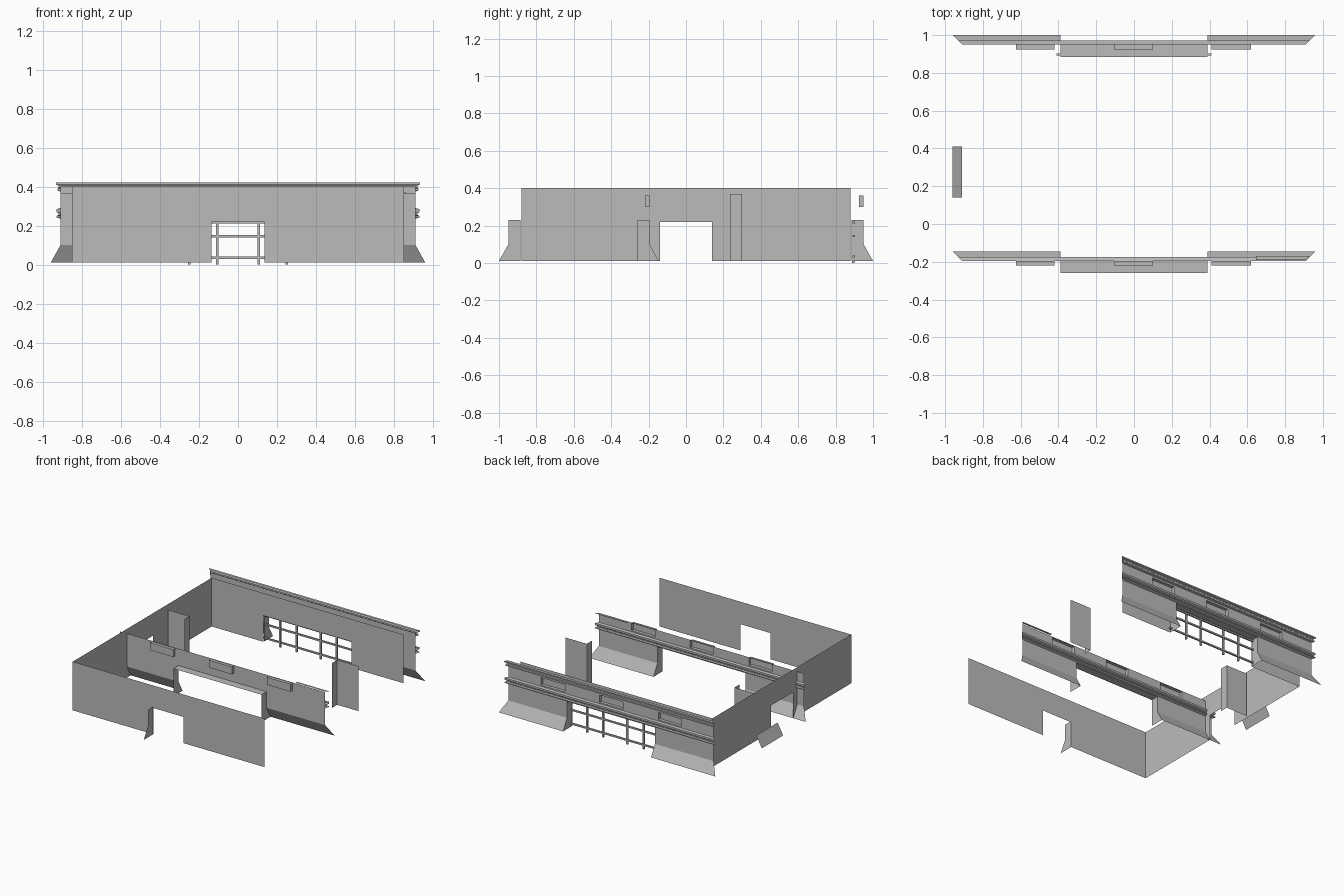
import bpy
from mathutils import Vector

old = bpy.data.objects.get("Cube")
if old:
    bpy.data.objects.remove(old, do_unlink=True)

stone = bpy.data.materials.new("stone_grey")
stone.use_nodes = True
GREY = (0.5, 0.5, 0.5, 1)
stone.diffuse_color = GREY
stone.node_tree.nodes["Principled BSDF"].inputs["Base Color"].default_value = GREY

FLOOR, WALL_TOP, LINTEL = 0.01, 0.4, 0.22
DOOR, GATE = 0.135, 0.39          # half widths of the openings
SKIRT_TOP, SHELF = 0.1, 0.23


def make(name, verts, faces):
    mesh = bpy.data.meshes.new(name)
    mesh.from_pydata([tuple(v) for v in verts], [], faces)
    mesh.materials.append(stone)
    obj = bpy.data.objects.new(name, mesh)
    bpy.context.collection.objects.link(obj)
    return obj


def panel(name, *corners):
    return make(name, corners, [tuple(range(len(corners)))])


def sheet(name, place, us, zs, holes):
    """Thin upright wall on a grid, leaving out cells inside any hole."""
    verts = [place(u, z) for z in zs for u in us]
    n, faces = len(us), []
    for j in range(len(zs) - 1):
        for i in range(n - 1):
            u, z = (us[i] + us[i + 1]) / 2, (zs[j] + zs[j + 1]) / 2
            if any(a < u < b and c < z < d for a, b, c, d in holes):
                continue
            k = j * n + i
            faces.append((k, k + 1, k + n + 1, k + n))
    return make(name, verts, faces)


def box(name, lo, hi):
    verts = [(x, y, z) for x in (lo[0], hi[0]) for y in (lo[1], hi[1]) for z in (lo[2], hi[2])]
    return make(name, verts, [(0, 1, 3, 2), (4, 6, 7, 5), (0, 4, 5, 1),
                              (2, 3, 7, 6), (0, 2, 6, 4), (1, 5, 7, 3)])


def moulding(name, y, profile):
    """Strip with mitred ends swept along x; profile is (outward, z)."""
    verts = [(s * (0.91 + o), y + o, z) for o, z in profile for s in (1, -1)]
    faces = [(2 * i, 2 * i + 1, 2 * i + 3, 2 * i + 2) for i in range(len(profile) - 1)]
    return make(name, verts, faces)


# Inner walls: front, side and back, each with an opening
for name, place, half in (
        ("front_wall", lambda u, z: (u, -0.88, z), DOOR),
        ("side_wall", lambda u, z: (-0.85, -u * 0.88 / 0.85, z), DOOR),
        ("back_wall", lambda u, z: (-u, 0.88, z), GATE)):
    sheet(name, place, (-0.85, -half, half, 0.85), (FLOOR, LINTEL, WALL_TOP),
          [(-half, half, 0, LINTEL)])


def cheek(name, x, y, outward):
    """Side of an opening, with its sloping foot."""
    pts = ((-0.065, FLOOR), (0.05, FLOOR), (0, SKIRT_TOP), (0, SHELF), (-0.065, SHELF))
    return panel(name, *[(x, y + outward * o, z) for o, z in pts])


cheek("front_door_cheek", -DOOR, -0.95, -1)
panel("side_skirt", (-0.96, 0.14, FLOOR), (-0.96, 0.41, FLOOR),
      (-0.91, 0.41, SKIRT_TOP), (-0.91, 0.14, SKIRT_TOP))

NICHES = ((-0.625, -0.42), (-0.105, 0.1), (0.41, 0.62))
NICHE_Z = (0.3, 0.36)


def facade(name, y, top):
    """Outer face looking back: wall, niches, skirts, gate lining, lower moulding."""
    us = sorted({-0.91, 0.91, -GATE, GATE, *[u for n in NICHES for u in n]})
    holes = [(a, b, *NICHE_Z) for a, b in NICHES] + [(-GATE, GATE, 0, SHELF)]
    wall = sheet(name + "_wall", lambda u, z: (u, y, z), us,
                 (SKIRT_TOP, SHELF, *NICHE_Z, top), holes)
    wall.data.flip_normals()
    lo, hi = NICHE_Z
    for a, b in NICHES:
        d = y - 0.025
        verts = [(x, yy, z) for yy in (y, d) for x, z in ((a, lo), (b, lo), (b, hi), (a, hi))]
        make(name + "_niche", verts, [(4, 7, 6, 5)] +
             [(i, i + 4, (i + 1) % 4 + 4, (i + 1) % 4) for i in range(4)])
    for s in (-1, 1):
        panel(name + "_skirt", (s * GATE, y + 0.05, FLOOR), (s * 0.96, y + 0.05, FLOOR),
              (s * 0.91, y, SKIRT_TOP), (s * GATE, y, SKIRT_TOP))
        cheek(name + "_gate_cheek", s * GATE, y, 1)
    panel(name + "_gate_soffit", (-GATE, y - 0.065, SHELF), (GATE, y - 0.065, SHELF),
          (GATE, y, SHELF), (-GATE, y, SHELF))
    moulding(name + "_lower_moulding", y,
             ((0, 0.235), (0.02, 0.243), (0.02, 0.25), (0.01, 0.255),
              (0.01, 0.263), (0.02, 0.27), (0.02, 0.285), (0, 0.29)))


facade("back_facade", 0.95, WALL_TOP)
facade("middle_facade", -0.195, 0.365)
moulding("back_cornice", 0.95,
         ((0, 0.375), (0.015, 0.38), (0.015, 0.39), (0.01, 0.395),
          (0.01, 0.405), (0.022, 0.41), (0.022, 0.42), (0, 0.42)))
panel("middle_cornice_strip", (0.645, -0.19, 0.367), (0.91, -0.19, 0.367),
      (0.93, -0.17, 0.367), (0.645, -0.17, 0.367))

# Free-standing corner screens
for x_in, x_out in ((0.67, 0.86), (-0.64, -0.83)):
    sheet("screen", lambda u, z: (u, 0.3, z), (x_in, x_out), (FLOOR, 0.37), [])
    sheet("screen_return", lambda u, z: (x_in, u, z), (0.235, 0.3), (FLOOR, 0.37), [])

# Gate bars and rails
for x in (-0.25, -0.107, 0.107, 0.25):
    box("gate_bar", (x - 0.007, 0.888, 0), (x + 0.007, 0.9, LINTEL))
for z in (0.035, 0.145, 0.217):
    box("gate_rail", (-0.41, 0.891, z - 0.006), (0.41, 0.903, z + 0.006))
